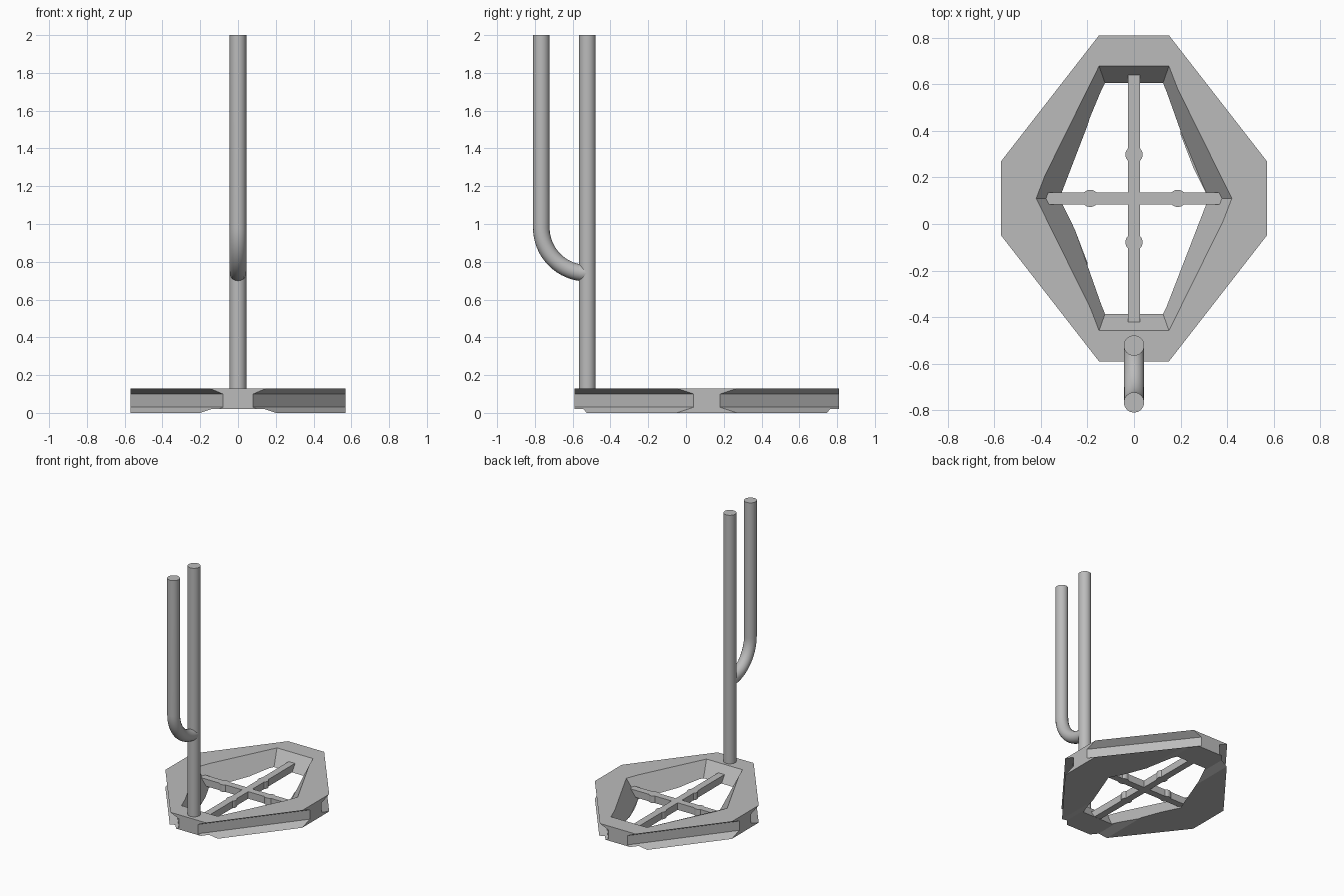
import bpy, bmesh, math

cube = bpy.data.objects.get("Cube")
if cube:
    bpy.data.objects.remove(cube, do_unlink=True)

grey = bpy.data.materials.new("plain grey")
grey.use_nodes = True
grey.diffuse_color = (0.5, 0.5, 0.5, 1)
grey.node_tree.nodes["Principled BSDF"].inputs["Base Color"].default_value = (0.5, 0.5, 0.5, 1)

MID_Y = 0.11      # centre of the base plate
POLE_Y, POLE_R = -0.522, 0.044
TOP = 2.0


def activate(obj):
    bpy.ops.object.select_all(action='DESELECT')
    obj.select_set(True)
    bpy.context.view_layer.objects.active = obj


def loft(name, rings):
    """Closed solid through equal-sized rings of 3D points, bottom to top."""
    bm = bmesh.new()
    loops = [[bm.verts.new(p) for p in ring] for ring in rings]
    n = len(loops[0])
    bm.faces.new(loops[0][::-1])
    bm.faces.new(loops[-1])
    for low, high in zip(loops, loops[1:]):
        for i in range(n):
            j = (i + 1) % n
            bm.faces.new((low[i], low[j], high[j], high[i]))
    bmesh.ops.recalc_face_normals(bm, faces=bm.faces)
    mesh = bpy.data.meshes.new(name)
    bm.to_mesh(mesh)
    bm.free()
    obj = bpy.data.objects.new(name, mesh)
    bpy.context.collection.objects.link(obj)
    mesh.materials.append(grey)
    return obj


def octagon(end_x, side_y, z):
    x, y = 0.57, 0.70
    pts = [(end_x, -y), (x, -side_y), (x, side_y), (end_x, y),
           (-end_x, y), (-x, side_y), (-x, -side_y), (-end_x, -y)]
    return [(px, py + MID_Y, z) for px, py in pts]


def hexagon(end_x, side_x, y, z):
    pts = [(end_x, -y), (side_x, 0), (end_x, y), (-end_x, y), (-side_x, 0), (-end_x, -y)]
    return [(px, py + MID_Y, z) for px, py in pts]


def cut(target, cutter):
    mod = target.modifiers.new("cut", 'BOOLEAN')
    mod.operation = 'DIFFERENCE'
    mod.solver = 'EXACT'
    mod.object = cutter
    activate(target)
    bpy.ops.object.modifier_apply(modifier=mod.name)
    bpy.data.objects.remove(cutter, do_unlink=True)


def cylinder(name, x, y, z0, z1, radius):
    bpy.ops.mesh.primitive_cylinder_add(vertices=32, radius=radius, depth=z1 - z0,
                                        location=(x, y, (z0 + z1) / 2))
    obj = bpy.context.object
    obj.name = name
    obj.data.materials.append(grey)
    bpy.ops.object.shade_smooth_by_angle()
    return obj


# Base plate: octagon with undercut grooves along the four diagonal sides
base = loft("base_plate", [octagon(0.15, 0.16, 0), octagon(0.08, 0.07, 0.03),
                           octagon(0.08, 0.07, 0.10), octagon(0.15, 0.16, 0.13)])

# Tapered six-sided opening, run slightly past both faces
def opening(z):
    t = z / 0.13
    return hexagon(0.12 + 0.03 * t, 0.32 + 0.10 * t, 0.483 + 0.085 * t, z)

cut(base, loft("opening_cutter", [opening(-0.05), opening(0.18)]))

# Shallow channel along the underside
def channel(y):
    return [(-0.26, y, -0.02), (0.26, y, -0.02), (0.14, y, 0.02), (-0.14, y, 0.02)]

cut(base, loft("channel_cutter", [channel(-1), channel(1)]))

# Cross bars inside the opening, with round bosses
BAR_LOW, BAR_HIGH, HALF = 0.022, 0.075, 0.026

def bar_outline(z, along_x):
    if along_x:
        pts = [(-0.375, -HALF), (0.375, -HALF), (0.385, 0), (0.375, HALF),
               (-0.375, HALF), (-0.385, 0)]
    else:
        pts = [(-HALF, -0.53), (HALF, -0.53), (HALF, 0.53), (-HALF, 0.53)]
    return [(x, y + MID_Y, z) for x, y in pts]

for name, along_x in (("cross_bar_side", True), ("cross_bar_long", False)):
    loft(name, [bar_outline(BAR_LOW, along_x), bar_outline(BAR_HIGH, along_x)])

for name, dx, dy in (("boss_left", 1, 0), ("boss_right", -1, 0),
                     ("boss_back", 0, 1), ("boss_front", 0, -1)):
    cylinder(name, dx * 0.188, MID_Y + dy * 0.188, BAR_LOW, BAR_HIGH, 0.037)

# Main upright pole
cylinder("main_pole", 0, POLE_Y, 0.10, TOP, POLE_R)

# Bent pole: quarter bend out of the main pole, then straight up
BEND, BEND_Z = 0.24, 0.98
path = [(0, -0.766, TOP)]
for i in range(17):
    a = math.pi / 2 * i / 16
    path.append((0, -0.766 + BEND * (1 - math.cos(a)), BEND_Z - BEND * math.sin(a)))
curve = bpy.data.curves.new("bent_pole", 'CURVE')
curve.dimensions = '3D'
curve.bevel_depth = POLE_R
curve.bevel_resolution = 6
curve.use_fill_caps = True
spline = curve.splines.new('POLY')
spline.points.add(len(path) - 1)
for point, co in zip(spline.points, path):
    point.co = (*co, 1)
curve.materials.append(grey)
bent = bpy.data.objects.new("bent_pole", curve)
bpy.context.collection.objects.link(bent)
activate(bent)
bpy.ops.object.convert(target='MESH')
bpy.ops.object.shade_smooth_by_angle()
